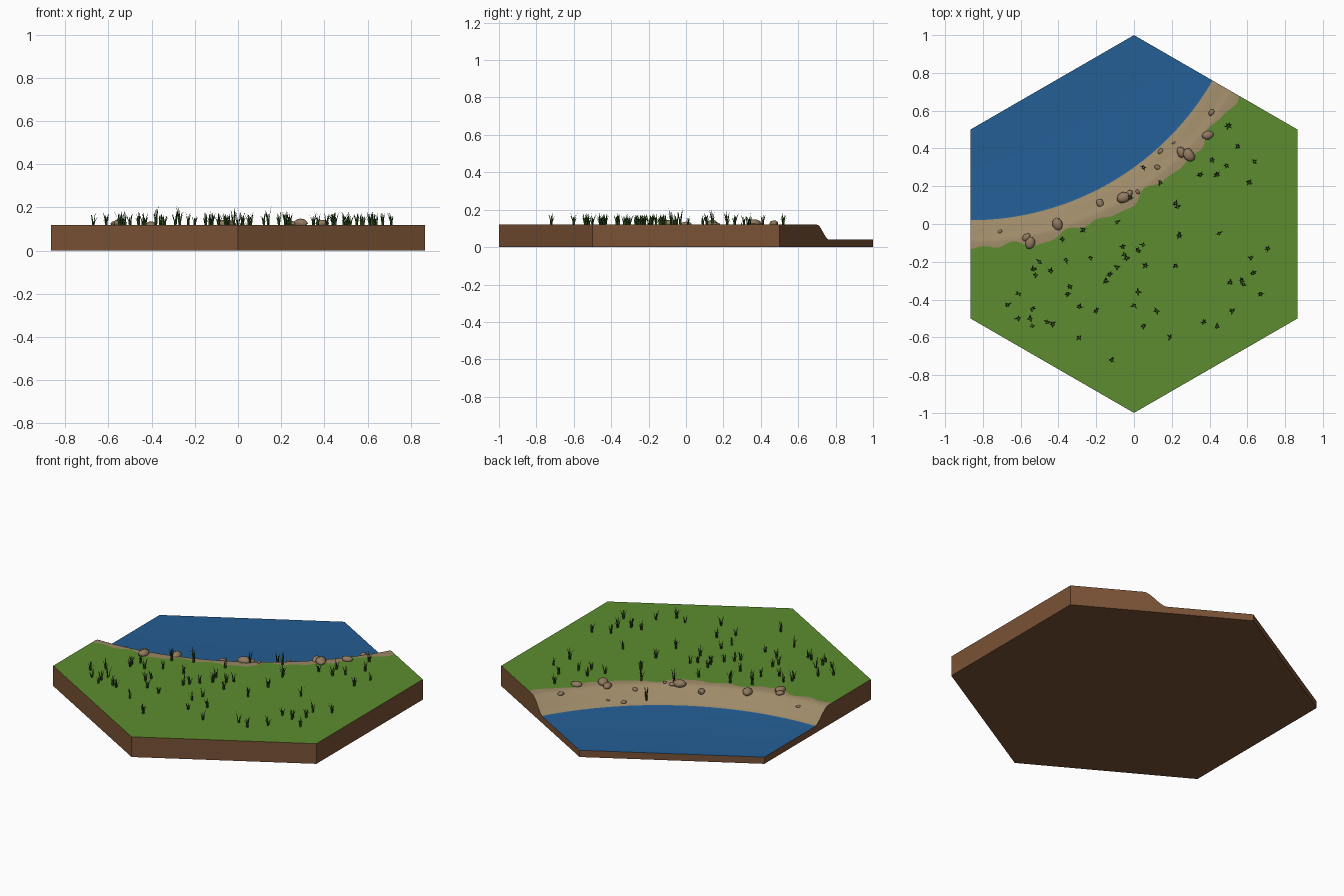
import bpy, bmesh, math, random
from mathutils import Vector, Matrix

if "Cube" in bpy.data.objects:
    bpy.data.objects.remove(bpy.data.objects["Cube"])

random.seed(4)


def material(name, r, g, b):
    lin = lambda c: ((c / 255 + 0.055) / 1.055) ** 2.4
    m = bpy.data.materials.new(name)
    m.diffuse_color = (lin(r), lin(g), lin(b), 1)
    m.use_nodes = True
    m.node_tree.nodes["Principled BSDF"].inputs["Base Color"].default_value = m.diffuse_color
    return m


DIRT = material("dirt brown", 122, 82, 53)
WATER = material("water blue", 36, 94, 149)
SAND = material("sand", 158, 138, 104)
GRASS = material("grass green", 92, 140, 46)
STONE = material("stone", 146, 122, 96)
BLADE = material("blade green", 52, 84, 32)

# The shoreline is an arc around the centre of a neighbouring tile
CX, CY = -0.866, 1.5
WATER_Z, LAND_Z = 0.04, 0.12


def ground(r):
    t = min(max((r - 1.47) / 0.13, 0), 1)
    return WATER_Z + (LAND_Z - WATER_Z) * t * t * (3 - 2 * t)


def ground_at(x, y):
    return ground(math.hypot(x - CX, y - CY))


def finish(bm, name, mats, smooth=None):
    me = bpy.data.meshes.new(name)
    bm.to_mesh(me)
    bm.free()
    for m in mats:
        me.materials.append(m)
    ob = bpy.data.objects.new(name, me)
    bpy.context.collection.objects.link(ob)
    if smooth:
        bpy.ops.object.select_all(action='DESELECT')
        ob.select_set(True)
        bpy.context.view_layer.objects.active = ob
        bpy.ops.object.shade_smooth_by_angle(angle=math.radians(smooth))
    return ob


# Tile: polar strips of water, sand and grass, trimmed to a hexagon
def wobble(a):
    return 0.014 * math.sin(a * 23 + 1) + 0.010 * math.sin(a * 41) + 0.007 * math.sin(a * 67)


bm = bmesh.new()
slope = [1.48 + 0.015 * i for i in range(9)]
radii = [0.7, 1.47] + slope + [1.63, 2.0, 2.8]
edge = radii.index(1.63)
N = 110
rings = []
for i, r in enumerate(radii):
    ring = []
    for k in range(N + 1):
        a = math.radians(-96 + 72 * k / N)
        rr = r + (wobble(a) if i == edge else 0)
        z = ground(r)
        ring.append(bm.verts.new((CX + rr * math.cos(a), CY + rr * math.sin(a), z)))
    rings.append(ring)
for i in range(len(radii) - 1):
    for k in range(N):
        f = bm.faces.new((rings[i][k], rings[i + 1][k], rings[i + 1][k + 1], rings[i][k + 1]))
        f.material_index = 1 if radii[i + 1] <= 1.48 else 2 if i < edge else 3
for k in range(6):
    a = math.radians(60 * k)
    n = Vector((math.cos(a), math.sin(a), 0))
    bmesh.ops.bisect_plane(bm, geom=bm.verts[:] + bm.edges[:] + bm.faces[:], dist=1e-5,
                           plane_co=n * math.sqrt(0.75), plane_no=n, clear_outer=True)

# Earth walls and underside
rim = [e for e in bm.edges if e.is_boundary]
ext = bmesh.ops.extrude_edge_only(bm, edges=rim)["geom"]
for g in ext:
    if isinstance(g, bmesh.types.BMVert):
        g.co.z = 0
    elif isinstance(g, bmesh.types.BMFace):
        g.material_index = 0
low = [g for g in ext if isinstance(g, bmesh.types.BMEdge) and all(v.co.z == 0 for v in g.verts)]
for f in bmesh.ops.contextual_create(bm, geom=low)["faces"]:
    f.material_index = 0
bmesh.ops.recalc_face_normals(bm, faces=bm.faces[:])
finish(bm, "hex_tile", [DIRT, WATER, SAND, GRASS], 35)

# Stones along the bank: x, y, radius
stones = [(-0.57, -0.07, .022), (-0.55, -0.10, .032), (-0.405, 0, .034), (-0.71, -0.04, .012),
          (-0.18, 0.11, .024), (-0.055, 0.14, .036), (-0.025, 0.16, .02), (0.02, 0.17, .012),
          (0.14, 0.385, .015), (0.125, 0.30, .016), (0.25, 0.38, .028), (0.29, 0.365, .036),
          (0.39, 0.47, .029), (0.41, 0.59, .018), (0.21, 0.43, .009)]
bm = bmesh.new()
for x, y, r in stones:
    turn = Matrix.Rotation(random.uniform(0, 3.1), 4, 'Z')
    size = Matrix.Diagonal((r * 1.1, r * 0.8, r * 0.6, 1))
    place = Matrix.Translation((x, y, ground_at(x, y) + r * 0.2))
    vs = bmesh.ops.create_icosphere(bm, subdivisions=2, radius=1)["verts"]
    for v in vs:
        v.co *= random.uniform(0.92, 1.05)
    bmesh.ops.transform(bm, matrix=place @ turn @ size, verts=vs)
finish(bm, "bank_stones", [STONE], 40)

# Grass tufts: positions in hundredths
tufts = [(50, 52), (55, 41), (41, 34), (49, 31), (64, 33), (35, 26), (44, 26), (61, 22), (5, 30),
         (14, 22), (23, 9), (22, 11), (-9, 1), (24, -6), (45, -5), (71, -13), (62, -18),
         (22, -22), (51, -31), (57, -30), (58, -32), (67, -37), (63, -26), (52, -46), (44, -54),
         (37, -52), (19, -60), (12, -46), (5, -54), (2, -36), (0, -43), (-12, -72), (-20, -46),
         (-29, -60), (-29, -44), (-34, -33), (-35, -37), (-43, -53), (-46, -52), (-54, -54),
         (-55, -50), (-54, -45), (-61, -50), (-67, -43), (-61, -37), (-53, -24), (-50, -20),
         (-52, -27), (-44, -25), (-36, -19), (-23, -18), (-38, -8), (-27, -3), (-5, -16),
         (-4, -18), (-9, -23), (-15, -30), (-13, -27), (5, -11), (2, -14), (6, -22), (-6, -12),
         (-2, 14)]


def blade(bm, base, ang, height, lean, width):
    out = Vector((math.cos(ang), math.sin(ang), 0))
    side = Vector((-out.y, out.x, 0)) * width / 2
    prev = None
    for t, w in ((0, 1), (0.4, 0.85), (0.75, 0.5)):
        c = base + out * (0.004 + lean * t * t) + Vector((0, 0, height * t))
        pair = bm.verts.new(c - side * w), bm.verts.new(c + side * w)
        if prev:
            bm.faces.new((prev[0], prev[1], pair[1], pair[0]))
        prev = pair
    tip = bm.verts.new(base + out * (0.004 + lean) + Vector((0, 0, height)))
    bm.faces.new((prev[0], prev[1], tip))


bm = bmesh.new()
for px, py in tufts:
    x, y = px / 100, py / 100
    tall = 1.4 if math.hypot(x - CX, y - CY) < 1.66 else 1
    base = Vector((x, y, ground_at(x, y) - 0.002))
    count = random.randint(4, 6)
    start = random.uniform(0, 6.28)
    for k in range(count):
        blade(bm, base, start + 6.28 * k / count + random.uniform(-0.4, 0.4),
              random.uniform(0.035, 0.066) * tall, random.uniform(0.006, 0.022),
              random.uniform(0.007, 0.010))
finish(bm, "grass_tufts", [BLADE])
